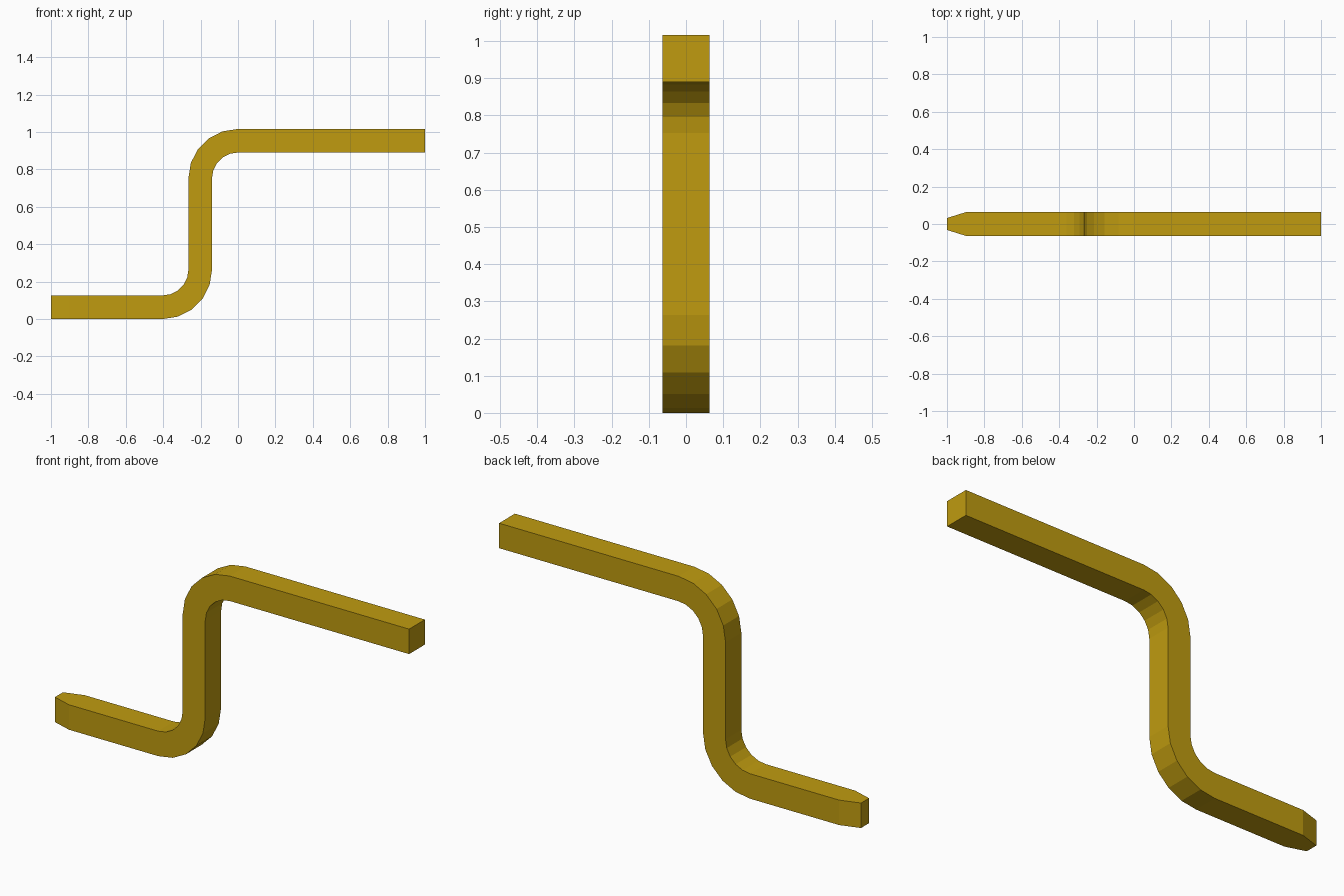
import bpy, bmesh, math

cube = bpy.data.objects.get("Cube")
if cube:
    bpy.data.objects.remove(cube, do_unlink=True)

HALF = 0.063          # half thickness of the square bar
BEND = 0.2            # centreline radius of both bends
SEGMENTS = 5          # flat facets per bend
TOP = 1.016           # overall height
LOW_CENTRE = (-0.402, BEND + HALF)
HIGH_CENTRE = (-0.002, TOP - BEND - HALF)

# Single golden finish
gold = bpy.data.materials.new("golden_yellow")
gold.use_nodes = True
colour = (0.525, 0.33, 0.005, 1.0)
gold.diffuse_color = colour
gold.node_tree.nodes["Principled BSDF"].inputs["Base Color"].default_value = colour


def bend(centre, start, end):
    """Stations (x, z, heading, half width) around an arc, angles in degrees."""
    turn = 90 if end > start else -90
    stations = []
    for i in range(SEGMENTS + 1):
        deg = start + (end - start) * i / SEGMENTS
        a = math.radians(deg)
        stations.append((centre[0] + BEND * math.cos(a),
                         centre[1] + BEND * math.sin(a),
                         math.radians(deg + turn), HALF))
    return stations


# Centreline: tapered tip, lower arm, two bends, upper arm
path = [(-1.0, HALF, 0.0, 0.032), (-0.9, HALF, 0.0, HALF)]
path += bend(LOW_CENTRE, -90, 0)
path += bend(HIGH_CENTRE, 180, 90)
path.append((1.0, TOP - HALF, 0.0, HALF))

# Sweep the rectangular section along the centreline
bm = bmesh.new()
rings = []
for x, z, heading, half_width in path:
    nx, nz = -math.sin(heading) * HALF, math.cos(heading) * HALF
    corners = ((-1, -1), (1, -1), (1, 1), (-1, 1))
    rings.append([bm.verts.new((x + nx * s, half_width * w, z + nz * s))
                  for w, s in corners])
for a, b in zip(rings, rings[1:]):
    for i in range(4):
        j = (i + 1) % 4
        bm.faces.new((a[i], a[j], b[j], b[i]))

# Close both ends
bm.faces.new(rings[0])
bm.faces.new(rings[-1])
bmesh.ops.recalc_face_normals(bm, faces=bm.faces[:])

mesh = bpy.data.meshes.new("bent_bar")
bm.to_mesh(mesh)
bm.free()
mesh.materials.append(gold)
bar = bpy.data.objects.new("bent_bar", mesh)
bpy.context.collection.objects.link(bar)
